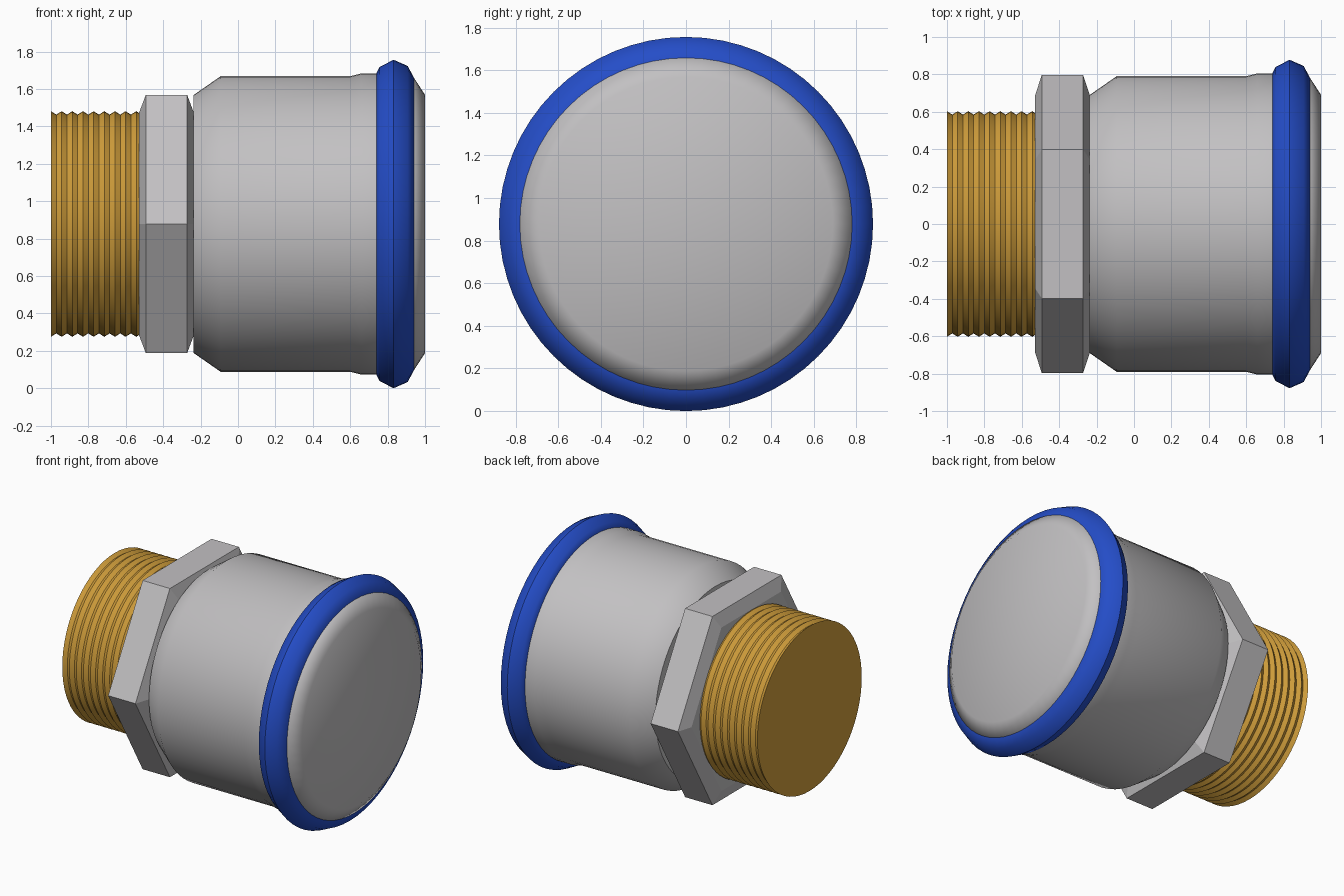
import bpy
import bmesh
import math

AXIS_Z = 0.878

cube = bpy.data.objects.get("Cube")
if cube:
    bpy.data.objects.remove(cube, do_unlink=True)


def make_material(name, color):
    mat = bpy.data.materials.new(name)
    mat.use_nodes = True
    mat.diffuse_color = (*color, 1)
    mat.node_tree.nodes["Principled BSDF"].inputs["Base Color"].default_value = (*color, 1)
    return mat


def lathe(name, profile, material, sides=64, smooth_angle=None):
    """Turn (x, radius) points around the horizontal x axis and cap both ends."""
    bm = bmesh.new()
    rings = []
    for x, radius in profile:
        ring = []
        for i in range(sides):
            a = math.tau * i / sides
            ring.append(bm.verts.new((x, radius * math.cos(a), radius * math.sin(a))))
        rings.append(ring)
    for r0, r1 in zip(rings, rings[1:]):
        for i in range(sides):
            j = (i + 1) % sides
            bm.faces.new((r0[i], r0[j], r1[j], r1[i]))
    bm.faces.new(rings[0])
    bm.faces.new(rings[-1])
    bmesh.ops.recalc_face_normals(bm, faces=bm.faces)
    mesh = bpy.data.meshes.new(name)
    bm.to_mesh(mesh)
    bm.free()
    mesh.materials.append(material)
    obj = bpy.data.objects.new(name, mesh)
    obj.location.z = AXIS_Z
    bpy.context.collection.objects.link(obj)
    if smooth_angle:
        bpy.ops.object.select_all(action='DESELECT')
        obj.select_set(True)
        bpy.context.view_layer.objects.active = obj
        bpy.ops.object.shade_smooth_by_angle(angle=math.radians(smooth_angle))
    return obj


steel = make_material("steel grey", (0.54, 0.53, 0.54))
brass = make_material("brass", (0.65, 0.35, 0.045))
blue = make_material("blue", (0.018, 0.075, 0.58))

# Threaded pipe end: alternating crests and roots
half_pitch = 0.0285
thread = [(-1 + i * half_pitch, 0.585 if i % 2 else 0.603) for i in range(18)]
lathe("threaded_end", thread, brass, smooth_angle=30)

# Hexagonal nut with bevelled rims
lathe("hex_nut", [(-0.528, 0.69), (-0.493, 0.797), (-0.272, 0.797), (-0.237, 0.69)],
      steel, sides=6)

# Main sleeve with tapered shoulder and slight flare
lathe("sleeve", [(-0.237, 0.69), (-0.093, 0.79), (0.60, 0.79), (0.66, 0.805), (0.75, 0.805)],
      steel, smooth_angle=42)

# Coloured sealing ring
lathe("seal_ring", [(0.737, 0.80), (0.757, 0.84), (0.832, 0.878), (0.907, 0.845), (0.942, 0.78)],
      blue, smooth_angle=42)

# Tapered end cap
lathe("end_cap", [(0.93, 0.78), (0.942, 0.78), (1.0, 0.69)], steel, smooth_angle=60)
